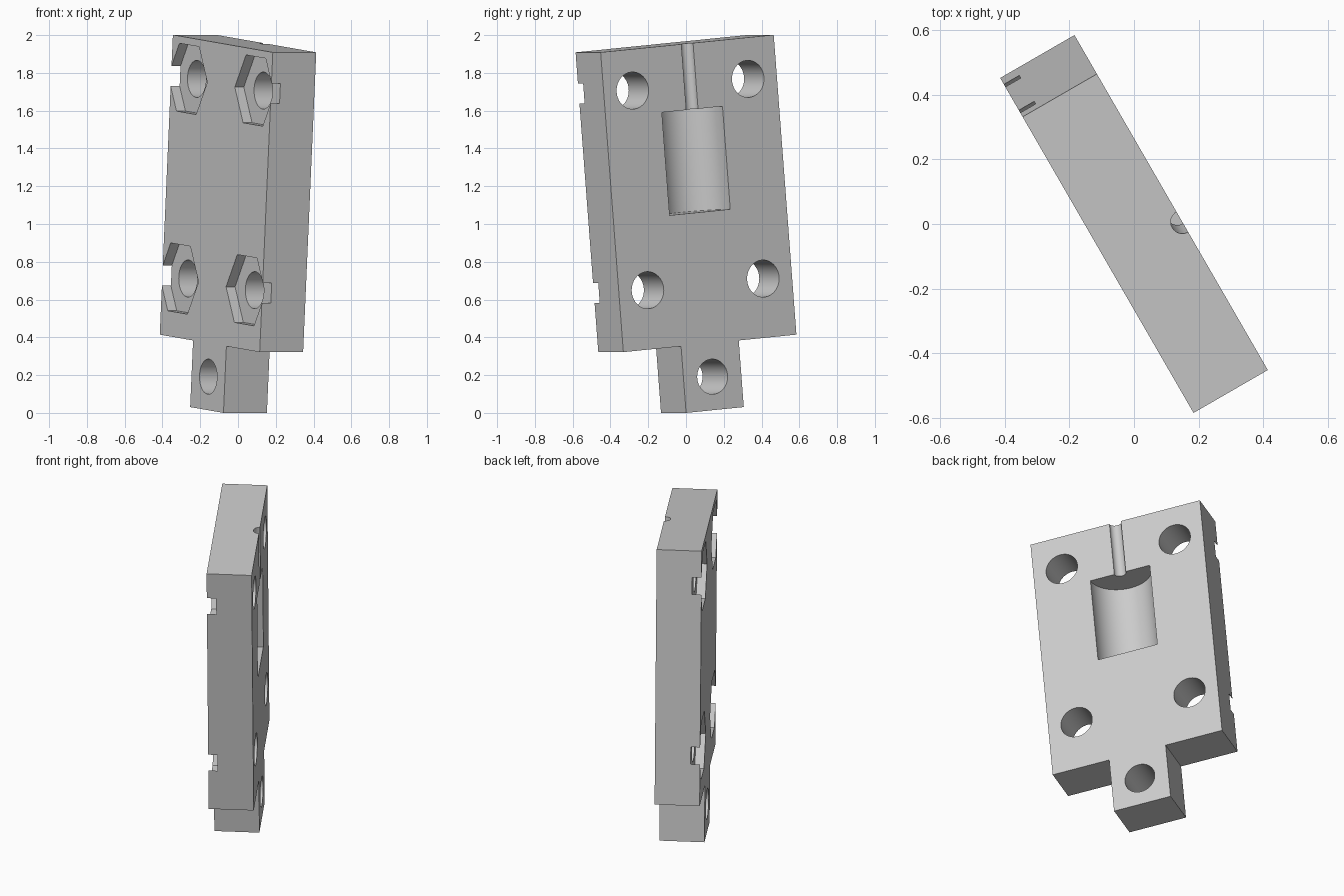
import bpy, bmesh, math
from mathutils import Matrix, Vector

if "Cube" in bpy.data.objects:
    bpy.data.objects.remove(bpy.data.objects["Cube"], do_unlink=True)

UNIT = 0.2655
W, H, T, TAB = 4 * UNIT, 6 * UNIT, UNIT, UNIT * 4 / 3
HALF_W, HALF_H, HALF_T, HALF_TAB = W / 2, H / 2, T / 2, TAB / 2

metal = bpy.data.materials.new("plain grey")
grey = (0.6, 0.6, 0.6, 1)
metal.diffuse_color = grey
metal.use_nodes = True
metal.node_tree.nodes["Principled BSDF"].inputs["Base Color"].default_value = grey


def ring(radius, sides):
    angles = [2 * math.pi * i / sides for i in range(sides)]
    return [(radius * math.cos(a), radius * math.sin(a)) for a in angles]


def prism(name, outline, low, high, place=Matrix()):
    """Extrude a flat outline along local z from low to high."""
    bm = bmesh.new()
    base = bm.faces.new([bm.verts.new((x, y, low)) for x, y in outline])
    top = bmesh.ops.extrude_face_region(bm, geom=[base])["geom"]
    moved = [v for v in top if isinstance(v, bmesh.types.BMVert)]
    bmesh.ops.translate(bm, verts=moved, vec=(0, 0, high - low))
    bmesh.ops.recalc_face_normals(bm, faces=bm.faces)
    bmesh.ops.transform(bm, matrix=place, verts=bm.verts)
    mesh = bpy.data.meshes.new(name)
    bm.to_mesh(mesh)
    bm.free()
    mesh.materials.append(metal)
    obj = bpy.data.objects.new(name, mesh)
    bpy.context.collection.objects.link(obj)
    return obj


# Plate with its narrow tab, local x across, y up, z towards the nut pockets
half = [(HALF_TAB, -HALF_H - TAB), (HALF_TAB, -HALF_H),
        (HALF_W, -HALF_H), (HALF_W, HALF_H)]
outline = half + [(-x, y) for x, y in reversed(half)]
plate = prism("mounting_plate", outline, -HALF_T, HALF_T)

cutters = []
# Four bolt holes with hexagonal nut pockets that break through the sides
for x in (-UNIT * 4 / 3, UNIT * 4 / 3):
    for y in (0.578, -0.483):
        spot = Matrix.Translation((x, y, 0))
        cutters.append(prism("bolt_hole_cutter", ring(0.098, 64), -T, T, spot))
        cutters.append(prism("nut_pocket_cutter", ring(0.208, 6), HALF_T - 0.055, T, spot))

# Tab hole
spot = Matrix.Translation((0, -HALF_H - HALF_TAB, 0))
cutters.append(prism("tab_hole_cutter", ring(0.093, 64), -T, T, spot))

# Half-round recess and the thin channel leading to the top edge
upright = Matrix.Translation((0, 0, -HALF_T)) @ Matrix.Rotation(-math.pi / 2, 4, "X")
cutters.append(prism("recess_cutter", ring(0.186, 64), -0.1, 0.447, upright))
cutters.append(prism("channel_cutter", ring(0.036, 32), 0.4, H, upright))

bpy.context.view_layer.objects.active = plate
plate.select_set(True)
for cutter in cutters:
    cutter.hide_render = True
    cut = plate.modifiers.new("cut", "BOOLEAN")
    cut.operation, cut.solver, cut.object = "DIFFERENCE", "EXACT", cutter
    bpy.ops.object.modifier_apply(modifier=cut.name)
    bpy.data.objects.remove(cutter, do_unlink=True)

bpy.ops.object.shade_smooth_by_angle(angle=math.radians(30))

# Lean the plate within its own plane and turn it about the vertical
turn, lean = math.radians(30), math.radians(5)
level = Vector((math.sin(turn), -math.cos(turn), 0))
up = Vector((0, 0, 1))
across = level * math.cos(lean) - up * math.sin(lean)
along = level * math.sin(lean) + up * math.cos(lean)
frame = Matrix((across, along, across.cross(along))).transposed().to_4x4()
plate.data.transform(Matrix.Translation((0, 0, 1.16)) @ frame)
bottom = min(v.co.z for v in plate.data.vertices)
plate.data.transform(Matrix.Translation((0, 0, -bottom)))
